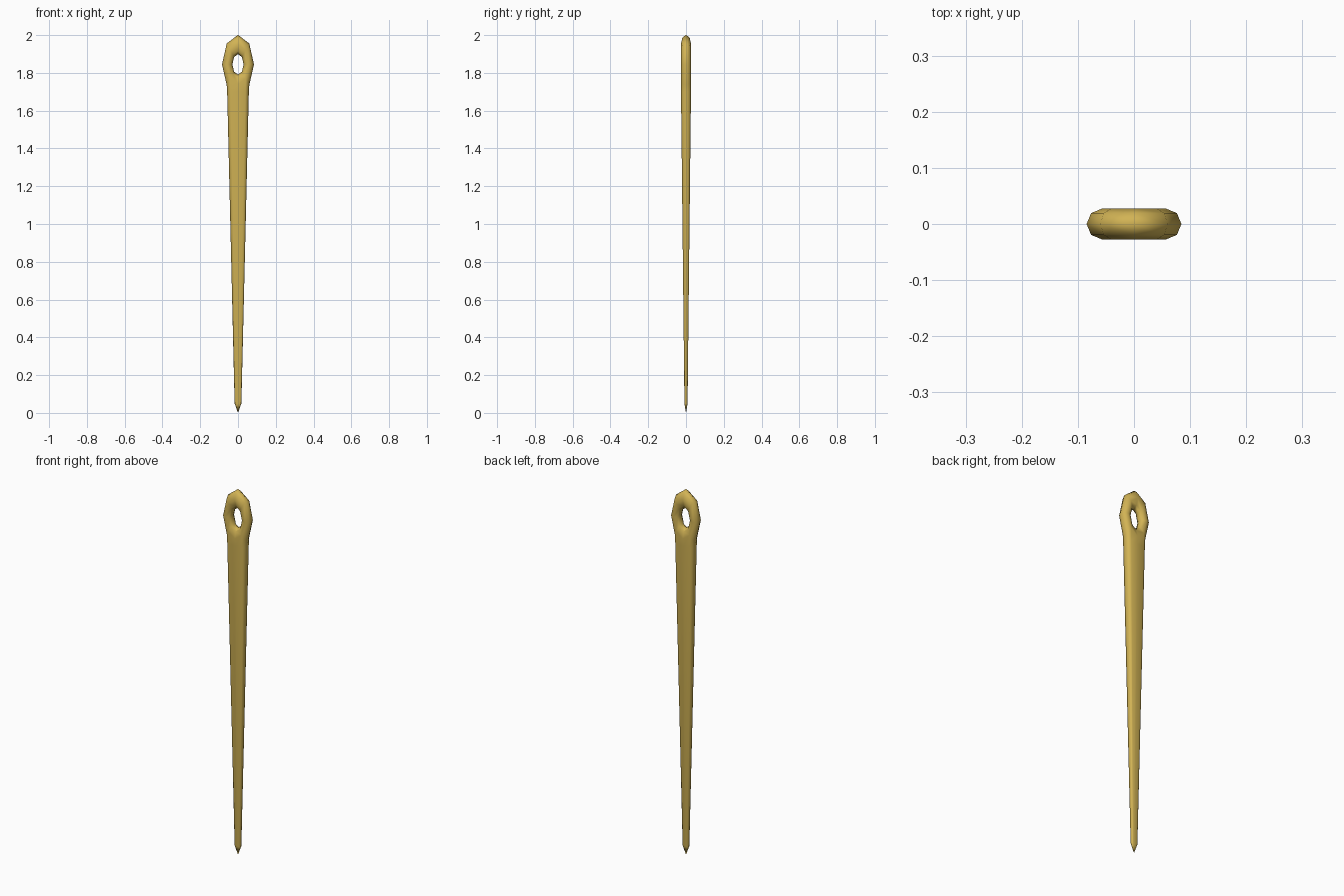
import bpy, bmesh
from math import sin, cos, pi

if "Cube" in bpy.data.objects:
    bpy.data.objects.remove(bpy.data.objects["Cube"])

N = 8                       # sides around the eye and around its tube
EYE_Z, MAJOR, MINOR, STRETCH = 1.845, 0.057, 0.0275, 1.85

bm = bmesh.new()

# eye: stretched eight-sided ring
ring = []
for i in range(N):
    u = 2 * pi * i / N
    row = []
    for j in range(N):
        v = 2 * pi * j / N
        r = MAJOR + MINOR * cos(v)
        row.append(bm.verts.new((r * cos(u), MINOR * sin(v), EYE_Z + STRETCH * r * sin(u))))
    ring.append(row)

# skip the lower outer faces, where the shaft grows out
for i in range(N):
    for j in range(N):
        if i in (5, 6) and j in (6, 7, 0, 1):
            continue
        a, b = ring[i], ring[(i + 1) % N]
        k = (j + 1) % N
        bm.faces.new((a[j], b[j], b[k], a[k]))

# shaft: open rim of the ring carried down and tapered, with a shallow central groove
loop = ([ring[5][j] for j in (6, 7, 0, 1, 2)] + [ring[6][2]]
        + [ring[7][j] for j in (2, 1, 0, 7, 6)] + [ring[6][6]])
base = [v.co.copy() for v in loop]


def bridge(a, b):
    for k in range(len(a)):
        n = (k + 1) % len(a)
        bm.faces.new((a[k], a[n], b[n], b[k]))


for z, s in ((1.70, 0.96), (0.05, 0.30)):
    new = [bm.verts.new((c.x * s, c.y * s * (0.85 if abs(c.x) < 1e-4 else 1), z)) for c in base]
    bridge(loop, new)
    loop = new

# point
tip = bm.verts.new((0, 0, 0))
for k in range(len(loop)):
    bm.faces.new((loop[k], loop[(k + 1) % len(loop)], tip))

bmesh.ops.recalc_face_normals(bm, faces=bm.faces)
for f in bm.faces:
    f.smooth = True
mesh = bpy.data.meshes.new("needle")
bm.to_mesh(mesh)
bm.free()

# brass colour
mat = bpy.data.materials.new("brass")
mat.diffuse_color = (0.64, 0.45, 0.09, 1)
mat.use_nodes = True
mat.node_tree.nodes["Principled BSDF"].inputs["Base Color"].default_value = mat.diffuse_color
mesh.materials.append(mat)
needle = bpy.data.objects.new("needle", mesh)
bpy.context.collection.objects.link(needle)
